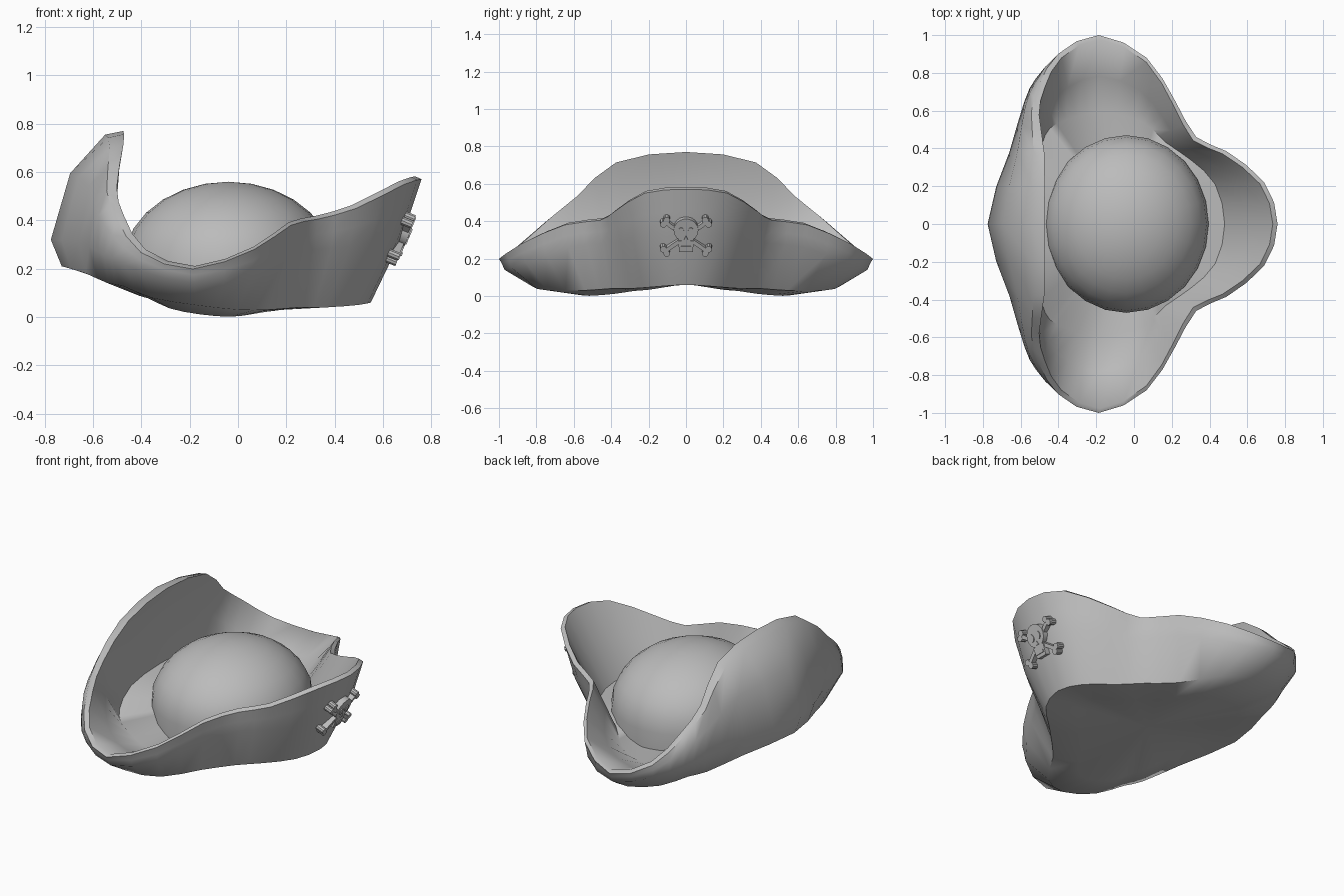
import bpy
import bmesh
import math
from mathutils import Matrix, Vector

cube = bpy.data.objects.get("Cube")
if cube:
    bpy.data.objects.remove(cube, do_unlink=True)

felt = bpy.data.materials.new("grey_felt")
felt.use_nodes = True
grey = (0.5, 0.5, 0.5, 1)
felt.diffuse_color = grey
felt.node_tree.nodes["Principled BSDF"].inputs["Base Color"].default_value = grey


def finish(name, bm, angle):
    """Turn a bmesh into a smooth shaded object."""
    bmesh.ops.recalc_face_normals(bm, faces=bm.faces)
    mesh = bpy.data.meshes.new(name)
    bm.to_mesh(mesh)
    bm.free()
    mesh.materials.append(felt)
    obj = bpy.data.objects.new(name, mesh)
    bpy.context.collection.objects.link(obj)
    bpy.ops.object.select_all(action='DESELECT')
    obj.select_set(True)
    bpy.context.view_layer.objects.active = obj
    bpy.ops.object.shade_smooth_by_angle(angle=math.radians(angle))
    return obj


def loft(bm, rings, first_centre=None, last_centre=None):
    """Bridge closed rings of equal length and fan the ends to a centre."""
    loops = [[bm.verts.new(p) for p in ring] for ring in rings]
    n = len(loops[0])
    for low, high in zip(loops, loops[1:]):
        for i in range(n):
            j = (i + 1) % n
            bm.faces.new((low[i], low[j], high[j], high[i]))
    for centre, loop in ((first_centre, loops[0]), (last_centre, loops[-1])):
        if centre:
            tip = bm.verts.new(centre)
            for i in range(n):
                bm.faces.new((loop[i], loop[(i + 1) % n], tip))


def smooth_half(keys, steps=2):
    """Spline through key points running from front centre to back centre."""
    pts = [Vector(k) for k in keys]
    flip = Matrix.Diagonal((1, -1, 1))
    pts = [flip @ pts[1]] + pts + [flip @ pts[-2]]
    out = []
    for a, b, c, d in zip(pts, pts[1:], pts[2:], pts[3:]):
        for s in range(steps):
            t = s / steps
            out.append(b + (c - a) * (t / 2)
                       + (2 * a - 5 * b + 4 * c - d) * (t * t / 2)
                       + (3 * b - a - 3 * c + d) * (t ** 3 / 2))
    return out + [pts[-2]]


def mirrored(half):
    return half + [Vector((p.x, -p.y, p.z)) for p in half[-2:0:-1]]


# Brim guide curves: front flap, notch, side wing, tall back flap
rim = smooth_half([
    (.76, 0, .57), (.69, .22, .55), (.49, .385, .45), (.33, .46, .405),
    (.22, .65, .38), (.07, .88, .28), (-.18, 1, .2), (-.39, .9, .27),
    (-.48, .74, .41), (-.51, .59, .53), (-.48, .38, .71), (-.475, 0, .77)])
belly = smooth_half([
    (.68, 0, .33), (.62, .21, .32), (.46, .35, .29), (.32, .45, .28),
    (.21, .63, .26), (.06, .86, .18), (-.18, .97, .14), (-.4, .89, .19),
    (-.52, .77, .24), (-.58, .65, .27), (-.66, .38, .31), (-.775, 0, .32)])
keel = smooth_half([
    (.55, 0, .06), (.5, .16, .05), (.37, .29, .04), (.26, .4, .04),
    (.13, .54, .03), (0, .74, .03), (-.18, .82, .05), (-.36, .76, .08),
    (-.48, .66, .13), (-.54, .57, .14), (-.63, .35, .18), (-.73, 0, .21)])
gutter = smooth_half([
    (.48, 0, .2), (.43, .21, .2), (.3, .34, .2), (.17, .43, .17),
    (.1, .5, .14), (0, .56, .1), (-.18, .59, .09), (-.3, .57, .12),
    (-.41, .53, .17), (-.47, .47, .21), (-.51, .3, .28), (-.52, 0, .3)])

upper, lip, inner, under = [], [], [], []
last = len(rim) - 1
for i, (r, b, k, g) in enumerate(zip(rim, belly, keel, gutter)):
    back = (i / last) ** 4
    upper.append((r + b) / 2 + Vector((-.07, 0, .05)) * back)
    away = Vector((r.x + .1, r.y, 0)).normalized()
    lip.append(r - away * .025 + Vector((0, 0, .012)))
    inner.append((lip[-1] + g) / 2 + Vector((-.06, 0, 0)) * back)
    u = k.lerp(Vector((-.1, 0, .07)), .3)
    wing = abs(u.y) / .57
    under.append(Vector((u.x, u.y, u.z - .045 * wing)))
# The back flap rolls over to a rounded crest
for i, r in enumerate(rim):
    back = (i / last) ** 4
    lip[i] = lip[i].lerp(r, back)
    rim[i] = r + Vector((-.075, 0, -.015)) * back

bm = bmesh.new()
loft(bm, [mirrored(h) for h in
          (under, keel, belly, upper, rim, lip, inner, gutter)],
     (-.1, 0, .075), (-.04, 0, .22))
finish("brim", bm, 50)

# Domed crown with a short skirt sunk into the brim
sides, levels = 24, 7
rings = []
for level in range(-1, levels):
    ring = []
    for s in range(sides):
        a = math.tau * s / sides
        e = max(level, 0) / levels * math.pi / 2
        x = -.04 + .435 * math.cos(a) * math.cos(e)
        y = .47 * math.sin(a) * math.cos(e)
        z = .22 + .34 * math.sin(e)
        if level < 0:
            z = .09 + .2 * max(0, -x)
        ring.append((x, y, z))
    rings.append(ring)
bm = bmesh.new()
loft(bm, rings, None, (-.04, 0, .56))
finish("crown", bm, 50)

# Raised emblem lying on the sloping front flap
up = Vector((.38, 0, .925)).normalized()
side = Vector((0, 1, 0))
out = side.cross(up)
origin = Vector((.683, 0, .32))


def plate(name, outline, height):
    """Extrude a flat outline out of the front flap."""
    bm = bmesh.new()
    loops = []
    for h in (-.035, height):
        loops.append([bm.verts.new(origin + side * u + up * v + out * h)
                      for u, v in outline])
    n = len(outline)
    for i in range(n):
        j = (i + 1) % n
        bm.faces.new((loops[0][i], loops[0][j], loops[1][j], loops[1][i]))
    for loop in loops:
        bm.faces.new(loop)
    return finish(name, bm, 30)


def oval(u, v, ru, rv, n=14):
    return [(u + ru * math.cos(math.tau * i / n),
             v + rv * math.sin(math.tau * i / n)) for i in range(n)]


for sign, label in ((1, "left"), (-1, "right")):
    # Crossed bones run corner to corner behind the skull
    along = Vector((sign * .12, .09)).normalized()
    across = Vector((-along.y, along.x)) * .011
    ends = [along * -.14, along * .14]
    plate(label + "_bone", [ends[0] - across, ends[1] - across,
                            ends[1] + across, ends[0] + across], .01)
    for number, end in enumerate(ends):
        for twist in (-1, 1):
            knob = end + across * twist * 1.4
            plate(f"{label}_bone_knob_{number}_{twist + 1}",
                  oval(knob.x, knob.y, .018, .018, 10), .012)
    plate(label + "_eye", oval(sign * .026, .035, .015, .022), .021)
plate("skull", oval(0, .04, .066, .066, 18), .016)
plate("jaw", [(-.042, -.02), (-.036, -.085), (.036, -.085), (.042, -.02)], .016)
plate("nose", [(0, .01), (-.011, -.014), (.011, -.014)], .021)
plate("teeth", [(-.028, -.05), (-.028, -.066), (.028, -.066), (.028, -.05)], .021)
